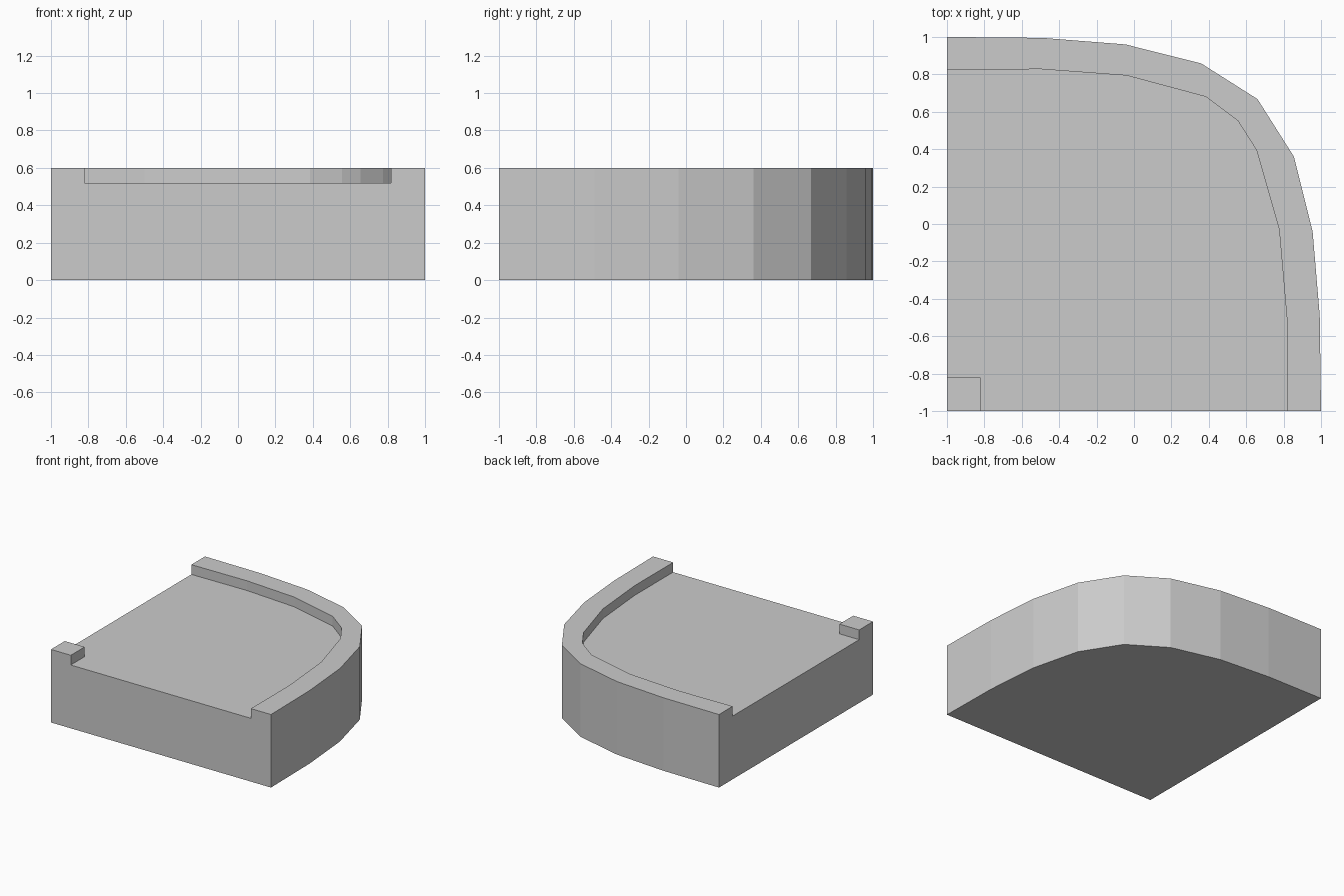
import bpy, bmesh

if "Cube" in bpy.data.objects:
    bpy.data.objects.remove(bpy.data.objects["Cube"])


def prism(name, outline, z0, z1):
    """Extrude a counter-clockwise outline from z0 to z1."""
    bm = bmesh.new()
    face = bm.faces.new([bm.verts.new((x, y, z0)) for x, y in outline])
    top = bmesh.ops.extrude_face_region(bm, geom=[face], use_keep_orig=True)["geom"]
    for v in top:
        if isinstance(v, bmesh.types.BMVert):
            v.co.z = z1
    bmesh.ops.recalc_face_normals(bm, faces=bm.faces)
    mesh = bpy.data.meshes.new(name)
    bm.to_mesh(mesh)
    bm.free()
    obj = bpy.data.objects.new(name, mesh)
    bpy.context.collection.objects.link(obj)
    return obj


# Outer curve of the corner slab, front right to back left
outer = [(1, -1), (0.993, -0.49), (0.955, -0.04), (0.855, 0.36), (0.66, 0.668),
         (0.36, 0.858), (-0.045, 0.96), (-0.49, 0.995), (-1, 1)]
slab = prism("corner_slab", [(-1, -1)] + outer, 0, 0.6)

# Shallow pocket: follows the rim, runs out of both straight sides,
# and steps round the small square corner post
inner = [(0.817, -0.5), (0.776, -0.03), (0.655, 0.395), (0.555, 0.552),
         (0.385, 0.68), (-0.04, 0.794), (-0.5, 0.828), (-1, 0.823)]
pocket = prism("pocket_cutter",
               [(-0.82, -1.2), (0.817, -1.2)] + inner +
               [(-1.2, 0.823), (-1.2, -0.82), (-0.82, -0.82)], 0.52, 0.8)
pocket.hide_render = True
pocket.hide_viewport = True
pocket.display_type = 'WIRE'

cut = slab.modifiers.new("pocket", 'BOOLEAN')
cut.operation = 'DIFFERENCE'
cut.solver = 'EXACT'
cut.object = pocket
